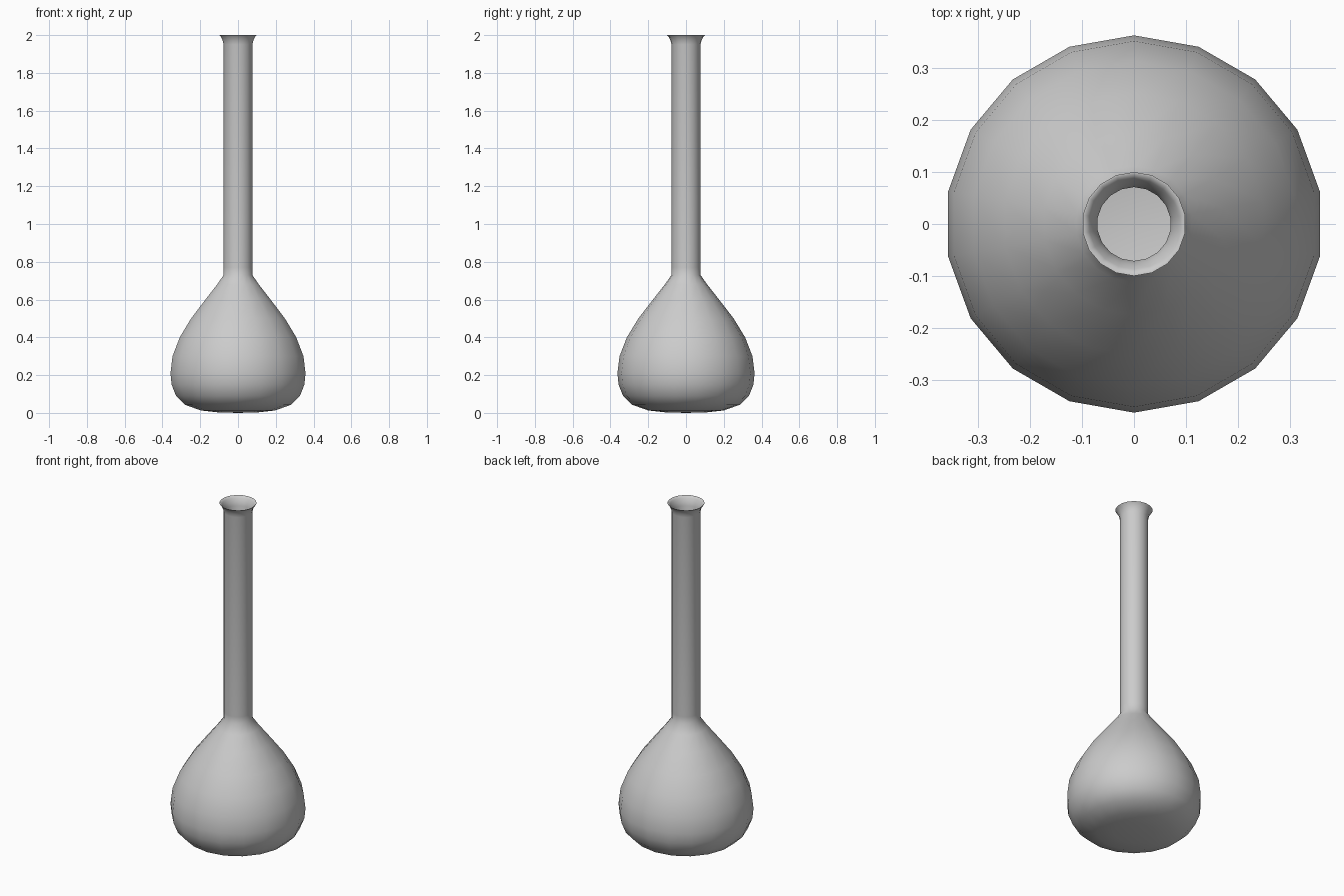
import bpy, bmesh, math

cube = bpy.data.objects.get("Cube")
if cube:
    bpy.data.objects.remove(cube, do_unlink=True)

SIDES = 18

glass = bpy.data.materials.new("light_grey")
glass.use_nodes = True
colour = (0.6, 0.6, 0.6, 1)
glass.diffuse_color = colour
glass.node_tree.nodes["Principled BSDF"].inputs["Base Color"].default_value = colour

# Outer profile (radius, height), from base centre to rim
outer = [(0, 0), (0.11, 0.003), (0.2, 0.013), (0.285, 0.043), (0.333, 0.09),
         (0.357, 0.15), (0.363, 0.21), (0.352, 0.3), (0.313, 0.4), (0.252, 0.5),
         (0.175, 0.6), (0.112, 0.68), (0.077, 0.73), (0.077, 0.77),
         (0.077, 1.95), (0.082, 1.97), (0.091, 1.99), (0.1, 2.0)]
# Inner wall, from rim back down to the inside floor
inner = [(0.096, 2.0), (0.087, 1.99), (0.077, 1.97), (0.071, 1.95), (0.071, 0.73),
         (0.166, 0.6), (0.304, 0.4), (0.354, 0.21), (0.324, 0.09), (0.19, 0.022),
         (0, 0.012)]


def lathe(name, profile):
    """Spin a profile around z, with a corner on the +y axis."""
    bm = bmesh.new()
    rings = []
    for r, z in profile:
        count = SIDES if r else 1
        angles = [math.pi / 2 + math.tau * i / SIDES for i in range(count)]
        rings.append([bm.verts.new((r * math.cos(a), r * math.sin(a), z)) for a in angles])
    for low, high in zip(rings, rings[1:]):
        for i in range(SIDES):
            j = (i + 1) % SIDES
            corners = [low[i % len(low)], low[j % len(low)],
                       high[j % len(high)], high[i % len(high)]]
            bm.faces.new(list(dict.fromkeys(corners)))
    bmesh.ops.recalc_face_normals(bm, faces=bm.faces)
    mesh = bpy.data.meshes.new(name)
    bm.to_mesh(mesh)
    bm.free()
    mesh.materials.append(glass)
    obj = bpy.data.objects.new(name, mesh)
    bpy.context.collection.objects.link(obj)
    return obj


# Long-necked flask with a thin wall and flared lip
flask = lathe("flask", outer + inner)
bpy.context.view_layer.objects.active = flask
flask.select_set(True)
bpy.ops.object.shade_smooth_by_angle(angle=math.radians(50))
